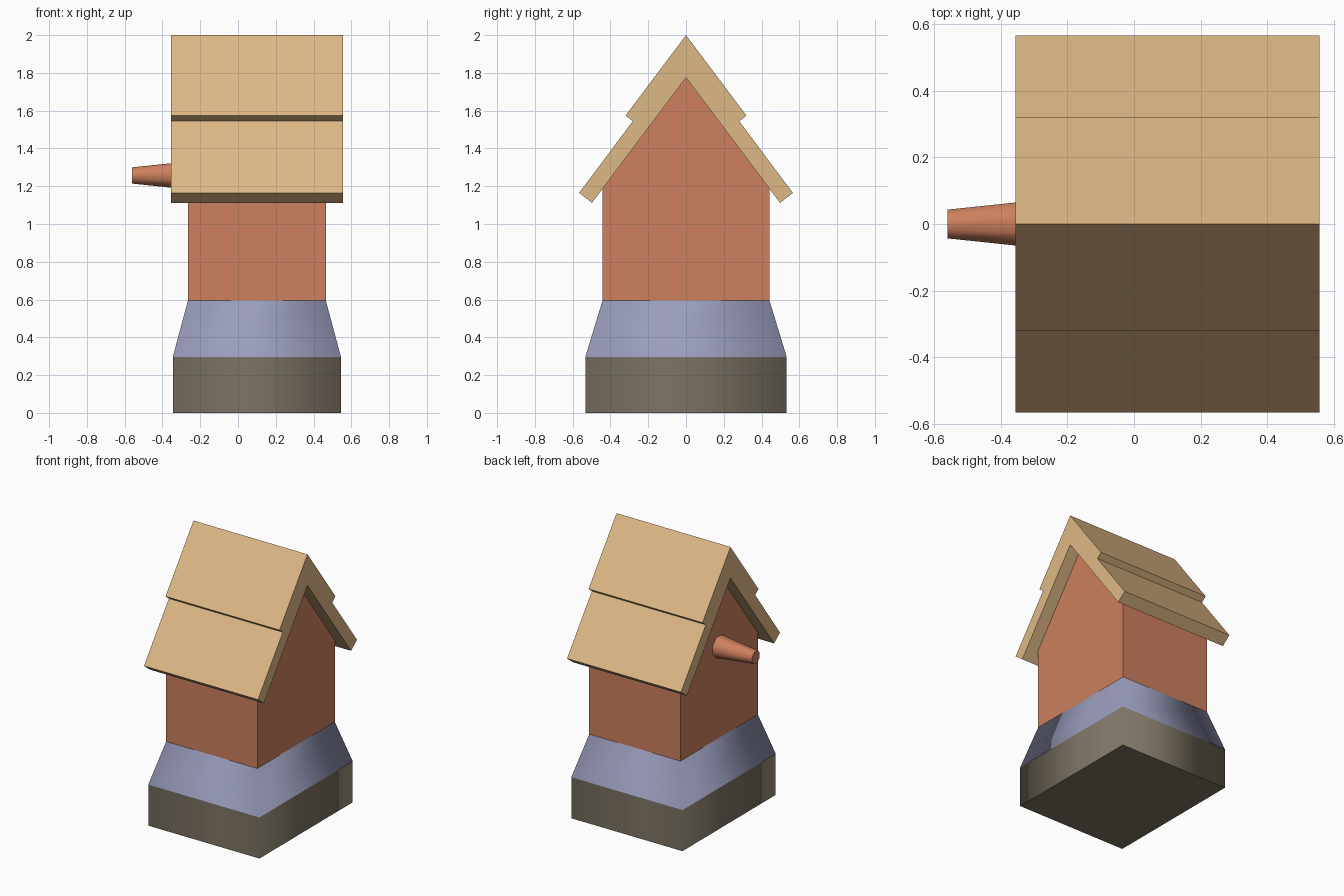
import bpy, bmesh, math
from mathutils import Matrix

if "Cube" in bpy.data.objects:
    bpy.data.objects.remove(bpy.data.objects["Cube"])

CX = 0.10  # the house sits right of centre because of the spout


def material(name, rgb):
    def lin(c):
        c /= 255
        return c / 12.92 if c <= 0.04045 else ((c + 0.055) / 1.055) ** 2.4
    m = bpy.data.materials.new(name)
    m.diffuse_color = (*[lin(c) for c in rgb], 1)
    m.use_nodes = True
    m.node_tree.nodes["Principled BSDF"].inputs["Base Color"].default_value = m.diffuse_color
    return m


def finish(name, bm, mat):
    bmesh.ops.recalc_face_normals(bm, faces=bm.faces)
    me = bpy.data.meshes.new(name)
    bm.to_mesh(me)
    bm.free()
    me.materials.append(mat)
    ob = bpy.data.objects.new(name, me)
    bpy.context.collection.objects.link(ob)
    return ob


def prism(name, profile, x0, x1, mat):
    """Extrude a (y, z) profile along x."""
    bm = bmesh.new()
    face = bm.faces.new([bm.verts.new((x0, y, z)) for y, z in profile])
    out = bmesh.ops.extrude_face_region(bm, geom=[face])
    verts = [g for g in out["geom"] if isinstance(g, bmesh.types.BMVert)]
    bmesh.ops.translate(bm, verts=verts, vec=(x1 - x0, 0, 0))
    return finish(name, bm, mat)


def smooth_sides(bm, is_cap):
    """Soft sides with crisp cap outlines."""
    bm.normal_update()
    for f in bm.faces:
        f.smooth = not is_cap(f)
        if is_cap(f):
            for e in f.edges:
                e.smooth = False


def tier(name, z0, half0, z1, half1, mat):
    """Four-sided tapered block with softly shaded sides."""
    bm = bmesh.new()
    rings = []
    for z, (hx, hy) in ((z0, half0), (z1, half1)):
        rings.append([bm.verts.new((CX + sx * hx, sy * hy, z))
                      for sx, sy in ((-1, -1), (1, -1), (1, 1), (-1, 1))])
    bm.faces.new(rings[0][::-1])
    bm.faces.new(rings[1])
    for i in range(4):
        j = (i + 1) % 4
        bm.faces.new((rings[0][i], rings[0][j], rings[1][j], rings[1][i]))
    smooth_sides(bm, lambda f: abs(f.normal.z) > 0.9)
    return finish(name, bm, mat)


stone = material("dark stone", (124, 115, 100))
slate = material("blue grey", (154, 157, 188))
clay = material("terracotta", (205, 128, 94))
wood = material("light wood", (222, 184, 133))

# stepped foundation
tier("base", 0, (0.445, 0.533), 0.297, (0.445, 0.533), stone)
tier("sloped_plinth", 0.297, (0.445, 0.533), 0.595, (0.365, 0.442), slate)

# gabled walls
prism("walls", [(-0.442, 0.593), (0.442, 0.593), (0.442, 1.187),
                (0, 1.775), (-0.442, 1.187)], CX - 0.365, CX + 0.365, clay)

# roof with two stepped courses per side, mirrored across the ridge
half = [(0.32, 1.574), (0.282, 1.544), (0.566, 1.165), (0.498, 1.112)]
profile = ([(0, 2.0)] + half + [(0, 1.775)]
           + [(-y, z) for y, z in reversed(half)])
prism("roof", profile, CX - 0.456, CX + 0.456, wood)

# tapered spout on the left gable
bm = bmesh.new()
x0, x1 = -0.56, -0.255
flat = 1 / math.cos(math.pi / 8)
bmesh.ops.create_cone(bm, cap_ends=True, segments=8, radius1=0.043 * flat,
                      radius2=0.075 * flat, depth=x1 - x0)
bmesh.ops.transform(bm, verts=bm.verts, matrix=(
    Matrix.Translation(((x0 + x1) / 2, 0, 1.257))
    @ Matrix.Rotation(math.pi / 2, 4, 'Y')
    @ Matrix.Rotation(math.pi / 8, 4, 'Z')))
bm.normal_update()
# keep the octagon's flat sides upright
if max(abs(v.co.y) for v in bm.verts) > 0.078:
    bmesh.ops.rotate(bm, verts=bm.verts, cent=(0, 0, 1.257),
                     matrix=Matrix.Rotation(math.pi / 8, 3, 'X'))
smooth_sides(bm, lambda f: abs(f.normal.x) > 0.9)
finish("spout", bm, clay)
